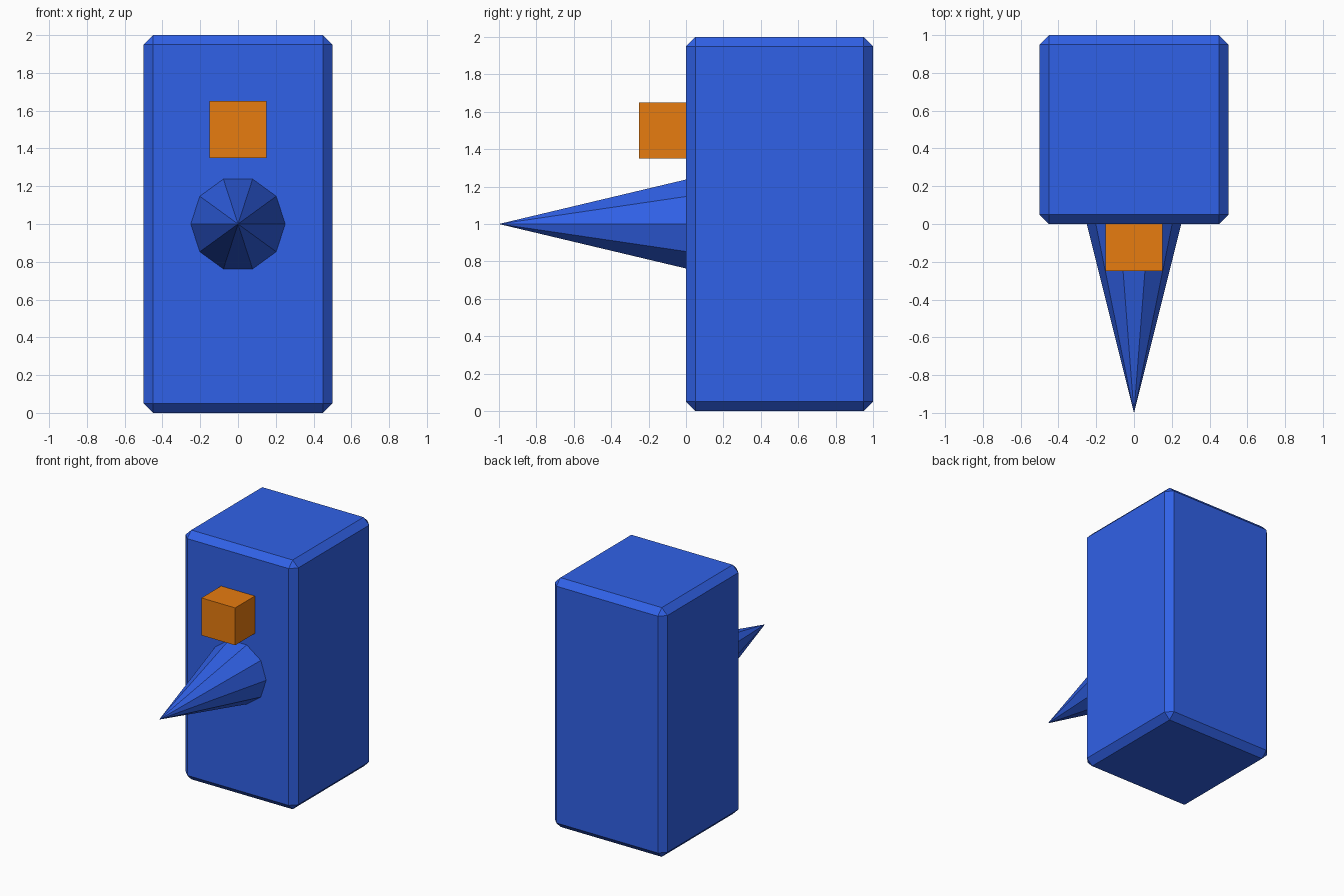
import bpy, bmesh
from math import cos, sin, tau

if "Cube" in bpy.data.objects:
    bpy.data.objects.remove(bpy.data.objects["Cube"])


def material(name, rgb):
    mat = bpy.data.materials.new(name)
    mat.diffuse_color = (*rgb, 1)
    mat.use_nodes = True
    mat.node_tree.nodes["Principled BSDF"].inputs["Base Color"].default_value = mat.diffuse_color
    return mat


def add_object(name, bm, mat):
    bmesh.ops.recalc_face_normals(bm, faces=bm.faces[:])
    mesh = bpy.data.meshes.new(name)
    bm.to_mesh(mesh)
    bm.free()
    mesh.materials.append(mat)
    obj = bpy.data.objects.new(name, mesh)
    bpy.context.collection.objects.link(obj)
    return obj


def box(name, centre, size, mat):
    bm = bmesh.new()
    bmesh.ops.create_cube(bm, size=1)
    bmesh.ops.scale(bm, vec=size, verts=bm.verts)
    bmesh.ops.translate(bm, vec=centre, verts=bm.verts)
    return add_object(name, bm, mat)


blue = material("blue", (0.03, 0.12, 0.8))
orange = material("orange", (0.8, 0.2, 0.005))

# Tall body with chamfered edges
body = box("body", (0, 0.5, 1), (1, 1, 2), blue)
chamfer = body.modifiers.new("chamfer", 'BEVEL')
chamfer.width = 0.05
chamfer.segments = 1

# Ten-sided spike pointing forward
bm = bmesh.new()
ring = [bm.verts.new((0.25 * cos(tau * i / 10), 0, 1 + 0.25 * sin(tau * i / 10)))
        for i in range(10)]
tip = bm.verts.new((0, -1, 1))
bm.faces.new(ring)
for i in range(10):
    bm.faces.new((ring[i], ring[(i + 1) % 10], tip))
add_object("front_spike", bm, blue)

# Small block above the spike, slightly sunk into the body
box("front_block", (0, -0.1, 1.5), (0.3, 0.3, 0.3), orange)
